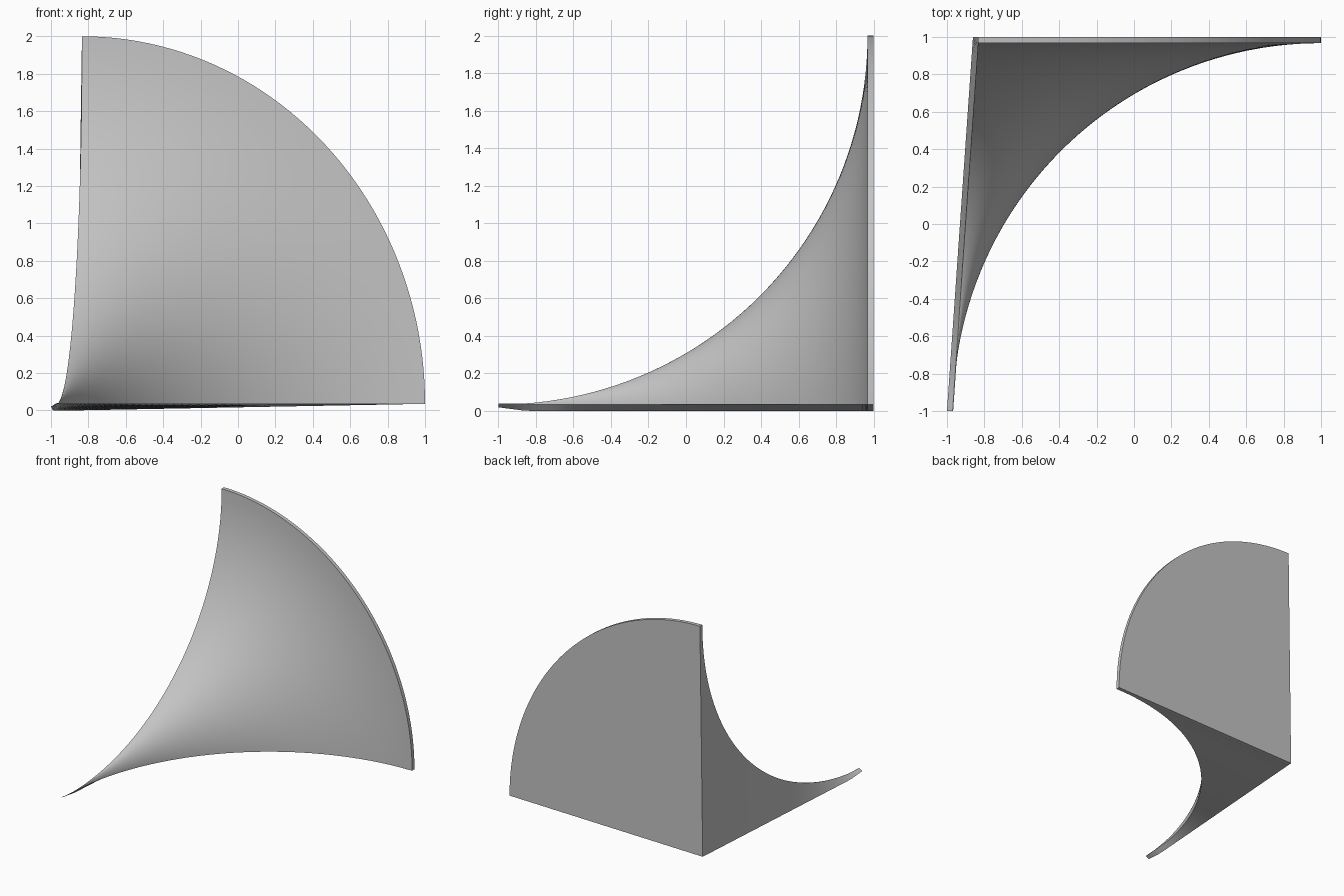
import bpy, bmesh, math

cube = bpy.data.objects.get("Cube")
if cube:
    bpy.data.objects.remove(cube, do_unlink=True)

# Plain grey material
grey = bpy.data.materials.new("plain_grey")
grey.use_nodes = True
colour = (0.55, 0.55, 0.55, 1)
grey.diffuse_color = colour
grey.node_tree.nodes["Principled BSDF"].inputs["Base Color"].default_value = colour

SWEEP, STEPS, ARC = 1.967, 48, 48
BASE = 0.035


def section(bm, y_profile, y, reach):
    """One cross-section: a lower outer corner and a quarter ellipse."""
    cx = -0.97 + 0.069 * (y_profile + 1)
    a = max(1 - SWEEP * (1 - reach) - cx, 0.003)
    b = max(1.965 * reach, 0.004)
    corner = (-1 + 0.0695 * (y + 1), y, max(0, 0.02 - 0.13 * (y + 1)))
    ring = [bm.verts.new(corner)]
    for i in range(ARC + 1):
        t = math.pi / 2 * (1 - i / ARC)
        ring.append(bm.verts.new((cx + a * math.cos(t), y, BASE + b * math.sin(t))))
    return ring


# Quarter horn flaring from the pointed tip to the back plate
bm = bmesh.new()
rings = []
for k in range(STEPS + 1):
    t = math.pi / 2 * k / STEPS
    y = -1 + SWEEP * math.sin(t)
    rings.append(section(bm, y, y, 1 - math.cos(t)))

# Flat rim of the back plate
rings.append(section(bm, -1 + SWEEP, 1, 1))

for r, s in zip(rings, rings[1:]):
    n = len(r)
    for i in range(n):
        j = (i + 1) % n
        bm.faces.new((r[i], r[j], s[j], s[i]))
bm.faces.new(rings[0])
bm.faces.new(rings[-1])
bmesh.ops.recalc_face_normals(bm, faces=bm.faces)

mesh = bpy.data.meshes.new("quarter_horn")
bm.to_mesh(mesh)
bm.free()
mesh.materials.append(grey)
horn = bpy.data.objects.new("quarter_horn", mesh)
bpy.context.collection.objects.link(horn)

# Smooth flare with crisp borders
bpy.ops.object.select_all(action="DESELECT")
horn.select_set(True)
bpy.context.view_layer.objects.active = horn
bpy.ops.object.shade_smooth_by_angle(angle=math.radians(30))
